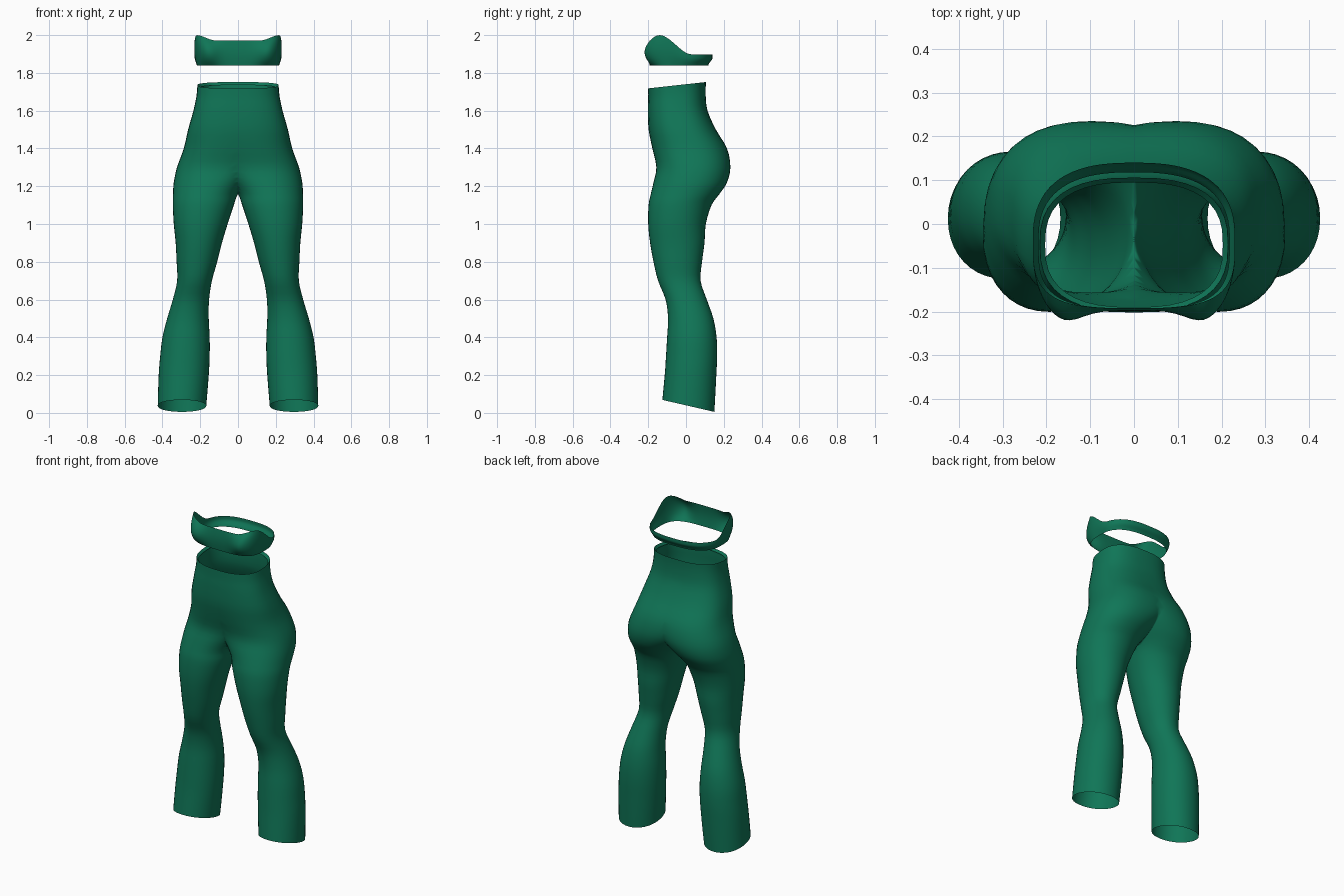
import bpy, bmesh, math

if "Cube" in bpy.data.objects:
    bpy.data.objects.remove(bpy.data.objects["Cube"])

green = bpy.data.materials.new("deep_green")
green.diffuse_color = (0.005, 0.18, 0.095, 1)
green.use_nodes = True
green.node_tree.nodes["Principled BSDF"].inputs["Base Color"].default_value = green.diffuse_color


def smoothstep(t):
    t = min(1.0, max(0.0, t))
    return t * t * (3 - 2 * t)


def power(v, n):
    return math.copysign(abs(v) ** (2 / n), v)


def refine(rows, steps):
    """Catmull-Rom interpolation between cross-section rows."""
    out = []
    for i in range(len(rows) - 1):
        quad = zip(rows[max(i - 1, 0)], rows[i], rows[i + 1], rows[min(i + 2, len(rows) - 1)])
        quad = list(quad)
        for s in range(steps):
            t = s / steps
            out.append([0.5 * (2 * b + (c - a) * t + (2 * a - 5 * b + 4 * c - d) * t * t
                               + (3 * b - a - 3 * c + d) * t ** 3) for a, b, c, d in quad])
    return out + [list(rows[-1])]


def loft(bm, rings):
    """Join rings of points into an open tube."""
    loops = [[bm.verts.new(p) for p in ring] for ring in rings]
    for lo, hi in zip(loops, loops[1:]):
        for i in range(len(lo)):
            j = (i + 1) % len(lo)
            bm.faces.new((lo[i], lo[j], hi[j], hi[i]))


def finish(bm, name):
    mesh = bpy.data.meshes.new(name)
    bm.to_mesh(mesh)
    bm.free()
    mesh.materials.append(green)
    ob = bpy.data.objects.new(name, mesh)
    bpy.context.collection.objects.link(ob)
    bpy.context.view_layer.objects.active = ob
    ob.select_set(True)
    bpy.ops.object.shade_smooth_by_angle(angle=math.radians(50))
    ob.select_set(False)
    return ob


# Trousers: z, inner x, outer x, front y, back y of one leg and hip
LEG = [
    (0.04, 0.168, 0.425, -0.125, 0.150),
    (0.20, 0.155, 0.420, -0.112, 0.160),
    (0.30, 0.150, 0.412, -0.106, 0.165),
    (0.40, 0.150, 0.400, -0.100, 0.162),
    (0.50, 0.155, 0.375, -0.095, 0.145),
    (0.60, 0.153, 0.345, -0.108, 0.110),
    (0.70, 0.138, 0.322, -0.148, 0.077),
    (0.80, 0.110, 0.325, -0.172, 0.085),
    (0.90, 0.085, 0.330, -0.190, 0.098),
    (1.00, 0.055, 0.340, -0.200, 0.105),
    (1.10, 0.022, 0.345, -0.198, 0.135),
    (1.16, 0.000, 0.344, -0.186, 0.178),
    (1.22, -0.050, 0.340, -0.172, 0.217),
    (1.30, -0.130, 0.323, -0.157, 0.235),
    (1.40, -0.190, 0.287, -0.178, 0.217),
    (1.50, -0.245, 0.264, -0.198, 0.158),
    (1.60, -0.235, 0.236, -0.202, 0.114),
    (1.68, -0.220, 0.220, -0.200, 0.104),
    (1.74, -0.215, 0.215, -0.200, 0.106),
]
SIDES = 40


def leg_ring(z, xi, xo, yf, yb):
    n = 2.1 + 0.5 * smoothstep((z - 1.1) / 0.5)
    ring = []
    for i in range(SIDES):
        a = 2 * math.pi * i / SIDES
        x = (xi + xo) / 2 + (xo - xi) / 2 * power(math.cos(a), n)
        y = (yf + yb) / 2 + (yb - yf) / 2 * power(math.sin(a), n)
        # slanted hem and waist edge
        dz = -0.23 * y * (1 - smoothstep((z - 0.04) / 0.25))
        dz += 0.11 * y * smoothstep((z - 1.6) / 0.13)
        ring.append((x, y, z + dz))
    return ring


bm = bmesh.new()
rows = refine(LEG, 3)
rows.append([1.725, -0.203, 0.203, -0.190, 0.095])  # turned-in waist edge
loft(bm, [leg_ring(*r) for r in rows])
# Cut at the middle so the two sides meet at the crotch and seam
bmesh.ops.bisect_plane(bm, geom=bm.verts[:] + bm.edges[:] + bm.faces[:], dist=1e-5,
                       plane_co=(0, 0, 0), plane_no=(1, 0, 0), clear_inner=True)
trousers = finish(bm, "trousers")
mirror = trousers.modifiers.new("mirror", 'MIRROR')
mirror.merge_threshold = 0.002

# Chest band: low at the back, high and fuller at the front
RINGS, AROUND = 9, 72


def band_point(a, v):
    half_w = 0.218 + 0.012 * v + 0.006 * math.sin(math.pi * v)
    back = 0.118 + 0.022 * smoothstep(v * 1.5)
    front = -0.192 - 0.006 * math.sin(math.pi * v)
    n = 2.6 if math.sin(a) > 0 else 3.4
    x = half_w * power(math.cos(a), n)
    s = power(math.sin(a), n)
    y = -0.04 + s * ((back + 0.04) if s > 0 else (-0.04 - front))
    top = 1.898 + 0.102 * smoothstep((0.03 - y) / 0.17)
    facing = smoothstep((-0.08 - y) / 0.08)
    top -= 0.028 * facing * smoothstep((0.22 - abs(x)) / 0.1)
    y -= 0.036 * facing * math.exp(-((abs(x) - 0.165) / 0.06) ** 2) * math.sin(math.pi * v) ** 0.8
    return (x, y, 1.84 + (top - 1.84) * v)


bm = bmesh.new()
loft(bm, [[band_point(2 * math.pi * (i + 0.5) / AROUND, r / (RINGS - 1)) for i in range(AROUND)]
          for r in range(RINGS)])
finish(bm, "chest_band")
